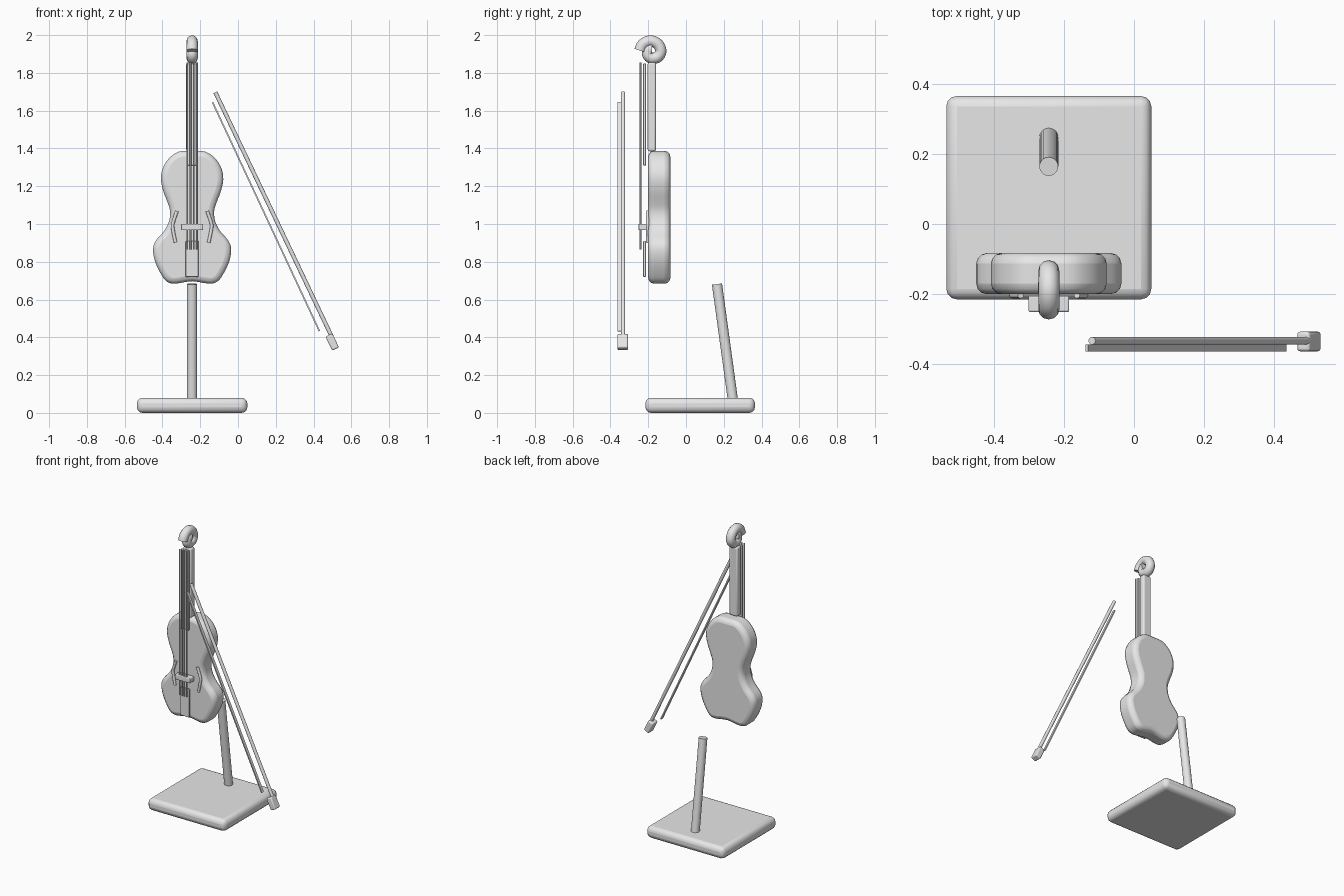
import bpy
import bmesh
import math
from mathutils import Vector

cube = bpy.data.objects.get("Cube")
if cube:
    bpy.data.objects.remove(cube, do_unlink=True)

grey = bpy.data.materials.new("plain grey")
grey.use_nodes = True
GREY = (0.8, 0.8, 0.8, 1)
grey.diffuse_color = GREY
grey.node_tree.nodes["Principled BSDF"].inputs["Base Color"].default_value = GREY

CX = -0.243  # centre line of the instrument and stand


def finish(obj, bevel=0, segments=3):
    """Give the part its colour, rounded edges and smooth shading."""
    obj.data.materials.append(grey)
    if bevel:
        mod = obj.modifiers.new("rounded edges", 'BEVEL')
        mod.width = bevel
        mod.segments = segments
        mod.limit_method = 'ANGLE'
        mod.angle_limit = math.radians(50)
        mod.use_clamp_overlap = False
    bpy.ops.object.select_all(action='DESELECT')
    obj.select_set(True)
    bpy.context.view_layer.objects.active = obj
    bpy.ops.object.shade_smooth_by_angle(angle=math.radians(35))
    return obj


def from_bmesh(name, bm, bevel=0):
    mesh = bpy.data.meshes.new(name)
    bmesh.ops.recalc_face_normals(bm, faces=bm.faces[:])
    bm.to_mesh(mesh)
    bm.free()
    obj = bpy.data.objects.new(name, mesh)
    bpy.context.collection.objects.link(obj)
    return finish(obj, bevel)


def box(name, center, size, bevel=0, tilt=0):
    bm = bmesh.new()
    bmesh.ops.create_cube(bm, size=1)
    bmesh.ops.scale(bm, vec=size, verts=bm.verts[:])
    obj = from_bmesh(name, bm, bevel)
    obj.location = center
    obj.rotation_euler.y = tilt
    return obj


def rod(name, start, end, radius, sides=16):
    start, end = Vector(start), Vector(end)
    axis = end - start
    bm = bmesh.new()
    bmesh.ops.create_cone(bm, cap_ends=True, segments=sides, radius1=radius,
                          radius2=radius, depth=axis.length)
    obj = from_bmesh(name, bm)
    obj.location = (start + end) / 2
    obj.rotation_euler = axis.to_track_quat('Z', 'Y').to_euler()
    return obj


def catmull(points, steps, closed):
    """Smooth a short list of points into a finer path."""
    pts = [Vector(p) for p in points]
    n = len(pts)
    pick = (lambda i: pts[i % n]) if closed else (lambda i: pts[max(0, min(n - 1, i))])
    out = []
    for i in range(n if closed else n - 1):
        a, b, c, d = (pick(i + k) for k in (-1, 0, 1, 2))
        for s in range(steps):
            t = s / steps
            out.append(0.5 * (2 * b + (c - a) * t + (2 * a - 5 * b + 4 * c - d) * t ** 2
                              + (3 * b - a - 3 * c + d) * t ** 3))
    return out if closed else out + [pts[-1]]


def tube(name, path, radius):
    curve = bpy.data.curves.new(name, 'CURVE')
    curve.dimensions = '3D'
    curve.bevel_depth = radius
    curve.bevel_resolution = 4
    curve.use_fill_caps = True
    spline = curve.splines.new('POLY')
    spline.points.add(len(path) - 1)
    for point, co in zip(spline.points, path):
        point.co = (*co, 1)
    obj = bpy.data.objects.new(name, curve)
    bpy.context.collection.objects.link(obj)
    bpy.ops.object.select_all(action='DESELECT')
    obj.select_set(True)
    bpy.context.view_layer.objects.active = obj
    bpy.ops.object.convert(target='MESH')
    return finish(bpy.context.view_layer.objects.active)


# Stand: rounded base plate and leaning post
box("stand_base", (CX, 0.075, 0.04), (0.585, 0.58, 0.08), 0.03)
rod("stand_post", (CX, 0.252, 0.04), (CX, 0.164, 0.682), 0.027, 20)

# Body: mirrored half outline, extruded front to back and rounded
half = [(0.07, 1.383), (0.125, 1.345), (0.157, 1.29), (0.165, 1.235), (0.153, 1.175),
        (0.132, 1.12), (0.117, 1.07), (0.122, 1.015), (0.148, 0.963), (0.19, 0.915),
        (0.207, 0.868), (0.196, 0.8), (0.162, 0.73), (0.133, 0.695), (0.09, 0.684)]
outline = [(0, 1.386)] + half + [(0, 0.697)] + [(-x, z) for x, z in reversed(half)]
bm = bmesh.new()
face = bm.faces.new([bm.verts.new((CX + p.x, -0.2, p.y)) for p in catmull(outline, 3, True)])
back = bmesh.ops.extrude_face_region(bm, geom=[face])
bmesh.ops.translate(bm, vec=(0, 0.117, 0),
                    verts=[v for v in back["geom"] if isinstance(v, bmesh.types.BMVert)])
from_bmesh("body", bm, 0.03)

# Neck, fingerboard, tailpiece and bridge
box("neck", (CX, -0.181, 1.62), (0.062, 0.044, 0.47), 0.01)
box("fingerboard", (CX, -0.219, 1.58), (0.06, 0.015, 0.54), 0.004)
box("tailpiece", (CX, -0.219, 0.815), (0.068, 0.015, 0.19), 0.004)
box("bridge", (CX, -0.228, 0.984), (0.116, 0.046, 0.034), 0.005)

# Scroll: curled tube on top of the neck
curl = [(-0.244, 1.918), (-0.229, 1.95), (-0.19, 1.969), (-0.15, 1.953), (-0.133, 1.915),
        (-0.15, 1.884), (-0.182, 1.878), (-0.203, 1.897), (-0.196, 1.922), (-0.18, 1.925)]
tube("scroll", [(CX, p.x, p.y) for p in catmull(curl, 4, False)], 0.03)

# Four strings
for i in range(4):
    x = CX + (i - 1.5) * 0.017
    rod(f"string_{i + 1}", (x, -0.241, 0.865), (x, -0.241, 1.855), 0.0045, 8)

# Sound holes on both sides of the bridge
for name, side in (("left", 1), ("right", -1)):
    bend = [(0.08, 1.068), (0.1, 1.01), (0.103, 0.98), (0.088, 0.902)]
    path = catmull([(CX + side * x, -0.203, z) for x, z in bend], 4, False)
    tube(f"sound_hole_{name}", path, 0.009)

# Bow: stick, hair ribbon and frog
tilt = -math.atan2(0.617, 1.295)
rod("bow_stick", (-0.12, -0.333, 1.697), (0.497, -0.333, 0.402), 0.011, 12)
ends = Vector((-0.135, -0.353, 1.645)), Vector((0.431, -0.353, 0.433))
box("bow_hair", (ends[0] + ends[1]) / 2, (0.008, 0.02, (ends[1] - ends[0]).length),
    tilt=-math.atan2(0.566, 1.212))
box("bow_frog", (0.499, -0.335, 0.375), (0.04, 0.056, 0.082), 0.008, tilt)
